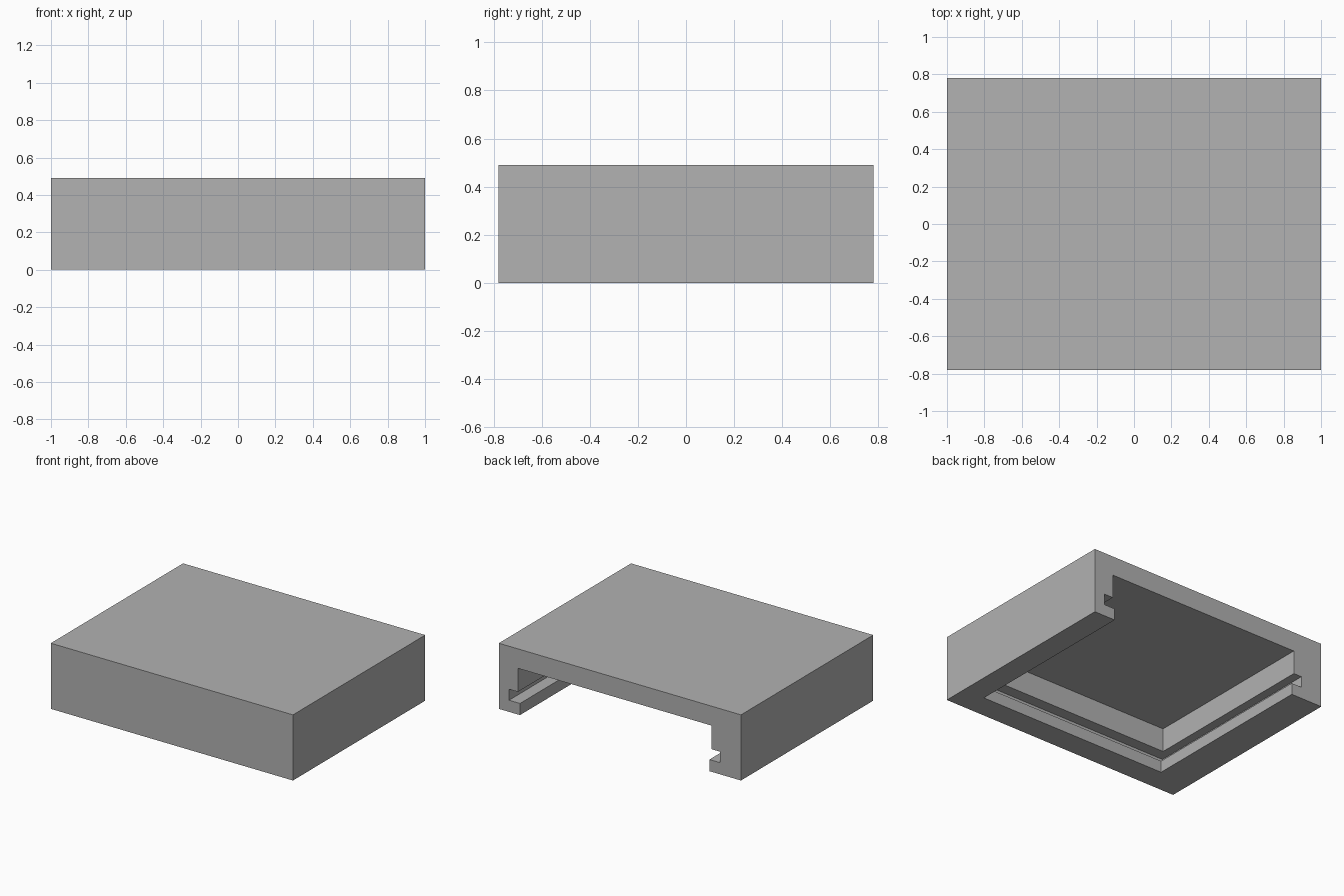
import bpy

if "Cube" in bpy.data.objects:
    bpy.data.objects.remove(bpy.data.objects["Cube"], do_unlink=True)

HALF_X, HALF_Y, HEIGHT = 1.0, 0.78, 0.49


def box(name, x, y, z):
    """Box spanning the given (low, high) ranges."""
    bpy.ops.mesh.primitive_cube_add(size=1)
    obj = bpy.context.object
    obj.name = name
    for v in obj.data.vertices:
        v.co = [lo + (c + 0.5) * (hi - lo) for c, (lo, hi) in zip(v.co, (x, y, z))]
    return obj


# Plain grey material
grey = bpy.data.materials.new("grey")
grey.use_nodes = True
colour = (0.445, 0.445, 0.445, 1)
grey.diffuse_color = colour
grey.node_tree.nodes["Principled BSDF"].inputs["Base Color"].default_value = colour

# Solid housing
housing = box("housing", (-HALF_X, HALF_X), (-HALF_Y, HALF_Y), (0, HEIGHT))
housing.data.materials.append(grey)

# Openings, each as wall thickness (right, left, front) and height range;
# all run out through the back
openings = {
    "lip_opening": (0.26, 0.175, 0.183, -0.1, 0.12),
    "slide_groove": (0.175, 0.085, 0.097, 0.087, 0.169),
    "upper_cavity": (0.242, 0.158, 0.183, 0.135, 0.345),
}
for name, (right, left, front, low, high) in openings.items():
    cutter = box(name, (-HALF_X + right, HALF_X - left),
                 (-HALF_Y + front, HALF_Y + 0.1), (low, high))
    cutter.hide_render = True
    cutter.data.materials.append(grey)
    cut = housing.modifiers.new(name, "BOOLEAN")
    cut.operation = "DIFFERENCE"
    cut.solver = "EXACT"
    cut.object = cutter
    bpy.context.view_layer.objects.active = housing
    bpy.ops.object.modifier_apply(modifier=cut.name)
    bpy.data.objects.remove(cutter, do_unlink=True)
